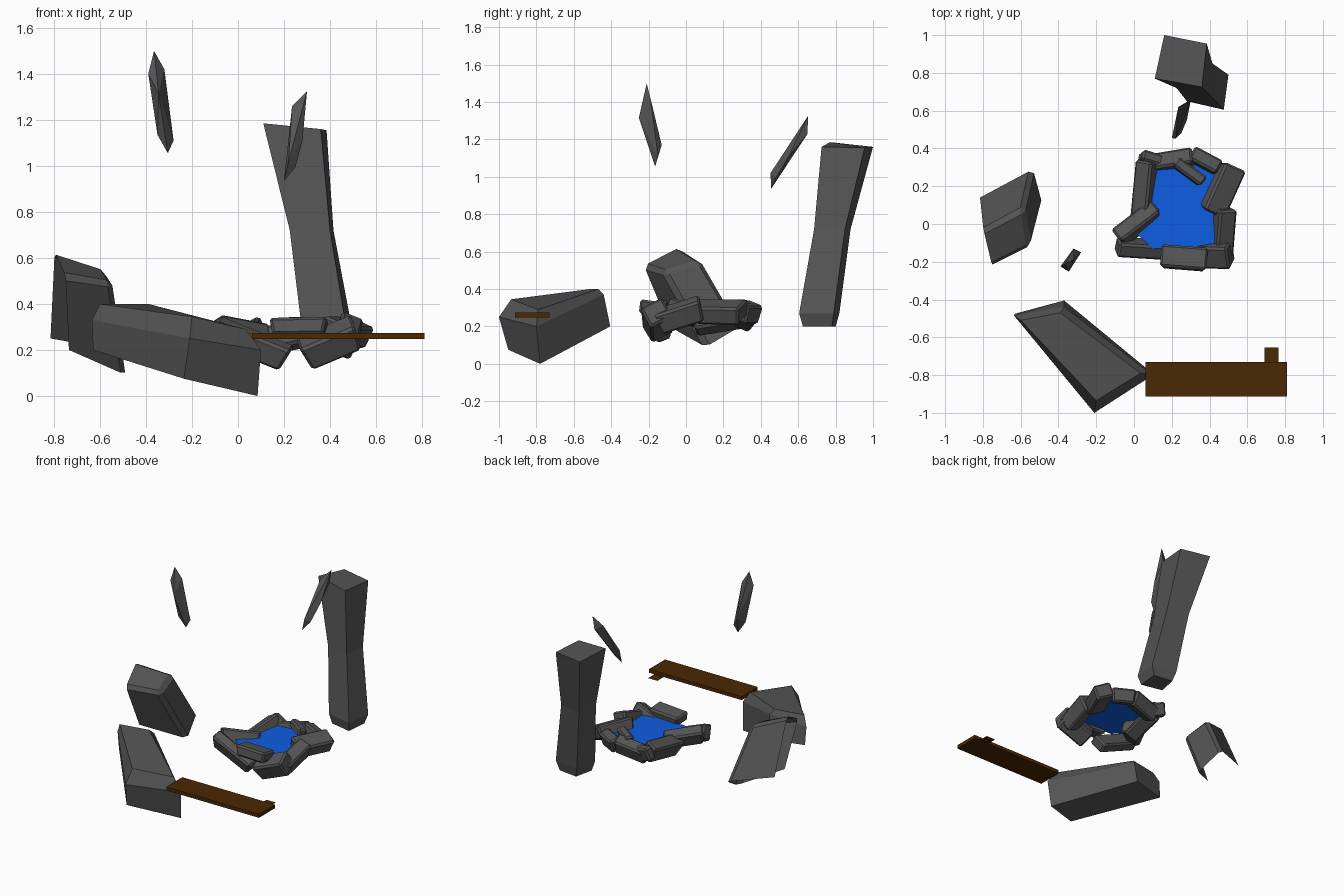
import bpy, bmesh
from math import atan2, asin
from mathutils import Vector, Euler

if "Cube" in bpy.data.objects:
    bpy.data.objects.remove(bpy.data.objects["Cube"])

def material(name, color):
    mat = bpy.data.materials.new(name)
    mat.diffuse_color = color
    mat.use_nodes = True
    mat.node_tree.nodes["Principled BSDF"].inputs["Base Color"].default_value = mat.diffuse_color
    return mat

ROCK = material("dark_rock", (.09, .09, .09, 1))
WOOD = material("brown_wood", (.07, .021, .001, 1))
WATER = material("blue_water", (.004, .11, .76, 1))

def finish(name, bm, mat=ROCK):
    bmesh.ops.recalc_face_normals(bm, faces=bm.faces[:])
    me = bpy.data.meshes.new(name)
    bm.to_mesh(me)
    bm.free()
    me.materials.append(mat)
    ob = bpy.data.objects.new(name, me)
    bpy.context.collection.objects.link(ob)
    return ob

def bevel(ob, width):
    m = ob.modifiers.new("chamfer", 'BEVEL')
    m.width, m.segments = width, 1

def loft(name, rings):
    """Skin a stack of four-cornered rings and cap both ends."""
    bm = bmesh.new()
    vs = [[bm.verts.new(p) for p in r] for r in rings]
    for a, b in zip(vs, vs[1:]):
        for i in range(4):
            j = (i + 1) % 4
            bm.faces.new((a[i], a[j], b[j], b[i]))
    bm.faces.new(vs[0])
    bm.faces.new(vs[-1])
    return finish(name, bm)

def hull(name, pts):
    bm = bmesh.new()
    for p in pts:
        bm.verts.new(p)
    bmesh.ops.convex_hull(bm, input=bm.verts[:])
    return finish(name, bm)

# Leaning pillar
loft("stone_pillar", [
    [(.30, .66, .2), (.46, .625, .2), (.475, .78, .2), (.33, .80, .2)],
    [(.28, .65, .27), (.475, .605, .27), (.50, .79, .27), (.31, .82, .27)],
    [(.225, .72, .72), (.40, .685, .72), (.415, .85, .72), (.25, .88, .72)],
    [(.11, .77, 1.185), (.36, .725, 1.16), (.385, .955, 1.155), (.16, 1.0, 1.16)]])

# Large front boulder
loft("front_boulder", [
    [(-.63, -.475, .20), (-.235, -.95, .075), (.085, -.78, .0), (-.37, -.405, .20)],
    [(-.635, -.485, .33), (-.21, -1.0, .25), (.10, -.80, .20), (-.37, -.44, .37)],
    [(-.60, -.51, .40), (-.20, -.935, .345), (.035, -.79, .29), (-.39, -.47, .40)]])

# Left boulder: open shell without its outer side and bottom
A, B, C, D = (-.797, -.03, .625), (-.58, .085, .55), (-.75, -.225, .525), (-.545, -.125, .495)
E, F, G, H = (-.485, .105, .09), (-.535, .29, .20), (-.815, .14, .25), (-.735, -.09, .20)
bm = bmesh.new()
a, b, c, d, e, f, g, h = [bm.verts.new(p) for p in (A, B, C, D, E, F, G, H)]
for face in ((a, c, d, b), (b, d, e, f), (a, b, f, g), (c, h, e, d)):
    bm.faces.new(face)
bevel(finish("left_boulder", bm), .025)

# Floating shards
hull("left_shard", [(-.365, -.21, 1.5), (-.39, -.225, 1.40), (-.345, -.252, 1.315),
                    (-.32, -.19, 1.42), (-.35, -.19, 1.135), (-.305, -.165, 1.055),
                    (-.28, -.15, 1.11), (-.32, -.13, 1.17)])
hull("right_shard", [(.30, .652, 1.325), (.235, .62, 1.26), (.285, .65, 1.23),
                     (.20, .455, .935), (.25, .48, .995), (.22, .452, 1.02),
                     (.28, .55, 1.11)])

# Wooden plank
bm = bmesh.new()
bmesh.ops.create_cube(bm, size=1)
for v in bm.verts:
    v.co = (.435 + v.co.x * .75, -.822 + v.co.y * .185, .26 + v.co.z * .026)
finish("plank", bm, WOOD)

# Flat sheets: plank tab and pond water
def sheet(name, pts, z, mat):
    bm = bmesh.new()
    bm.faces.new([bm.verts.new((x, y, z)) for x, y in pts])
    finish(name, bm, mat)

sheet("plank_tab", ((.69, -.73), (.765, -.73), (.765, -.655), (.69, -.655)), .248, WOOD)
sheet("pond_water", ((.0, -.04), (.10, -.13), (.42, -.13), (.48, 0), (.46, .2),
                     (.42, .31), (.12, .33), (.09, .08)), .28, WATER)

# Ring of stones round the pond: start, end, width, height, roll
stones = [
    ((.14, -.17, .295), (.39, -.19, .30), .12, .075, -.15),
    ((.28, -.15, .18), (.52, -.16, .28), .13, .12, .5),
    ((.46, -.16, .22), (.48, .09, .30), .10, .12, .4),
    ((.41, .055, .28), (.525, .31, .275), .13, .10, .4),
    ((.45, .29, .27), (.30, .37, .27), .08, .10, .3),
    ((.37, .22, .31), (.22, .33, .31), .06, .06, .2),
    ((.32, .35, .28), (.08, .31, .23), .09, .11, .4),
    ((.16, .32, .24), (.03, .36, .28), .06, .10, .3),
    ((.08, .34, .27), (.05, .03, .22), .10, .13, .5),
    ((.12, .08, .25), (-.09, -.08, .29), .09, .11, .4),
    ((-.10, -.12, .29), (.22, -.14, .16), .08, .11, .4)]
for i, (p, q, w, ht, roll) in enumerate(stones):
    p, q = Vector(p), Vector(q)
    t = q - p
    bm = bmesh.new()
    bmesh.ops.create_cube(bm, size=1)
    rot = Euler((roll, -asin(t.z / t.length), atan2(t.y, t.x))).to_matrix()
    for v in bm.verts:
        taper = .88 if v.co.z < 0 else 1
        v.co = (p + q) / 2 + rot @ Vector((v.co.x * t.length * taper, v.co.y * w, v.co.z * ht))
    bevel(finish(f"pond_stone_{i + 1}", bm), .012)
